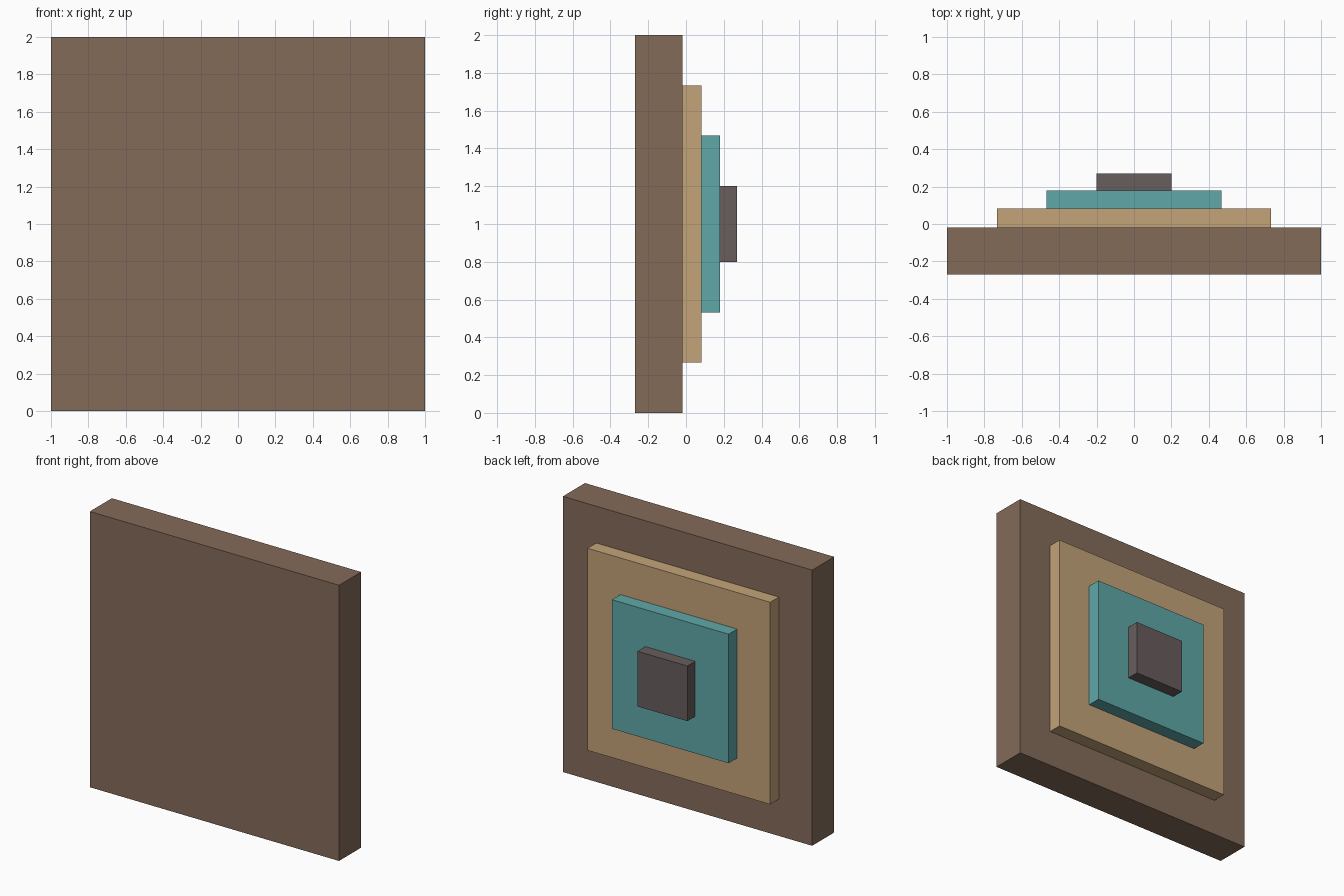
import bpy

if "Cube" in bpy.data.objects:
    bpy.data.objects.remove(bpy.data.objects["Cube"])

CENTRE_Z = 1.0


def linear(c):
    c /= 255
    return c / 12.92 if c <= 0.04045 else ((c + 0.055) / 1.055) ** 2.4


def square_slab(name, half, y0, y1, rgb):
    bpy.ops.mesh.primitive_cube_add(size=1, location=(0, (y0 + y1) / 2, CENTRE_Z))
    ob = bpy.context.object
    ob.name = name
    ob.scale = (2 * half, y1 - y0, 2 * half)
    bpy.ops.object.transform_apply(location=False, rotation=False, scale=True)
    mat = bpy.data.materials.new(name + "_colour")
    mat.diffuse_color = (*[linear(c) for c in rgb], 1)
    mat.use_nodes = True
    mat.node_tree.nodes["Principled BSDF"].inputs["Base Color"].default_value = mat.diffuse_color
    ob.data.materials.append(mat)


# Stepped square panels, stacked from the front plate towards the back
for layer in (
    ("base_plate", 1.0, -0.27, -0.018, (132, 107, 89)),
    ("tan_step", 0.733, -0.018, 0.082, (196, 163, 121)),
    ("teal_step", 0.468, 0.082, 0.18, (96, 167, 167)),
    ("centre_block", 0.2, 0.18, 0.27, (104, 93, 93)),
):
    square_slab(*layer)
